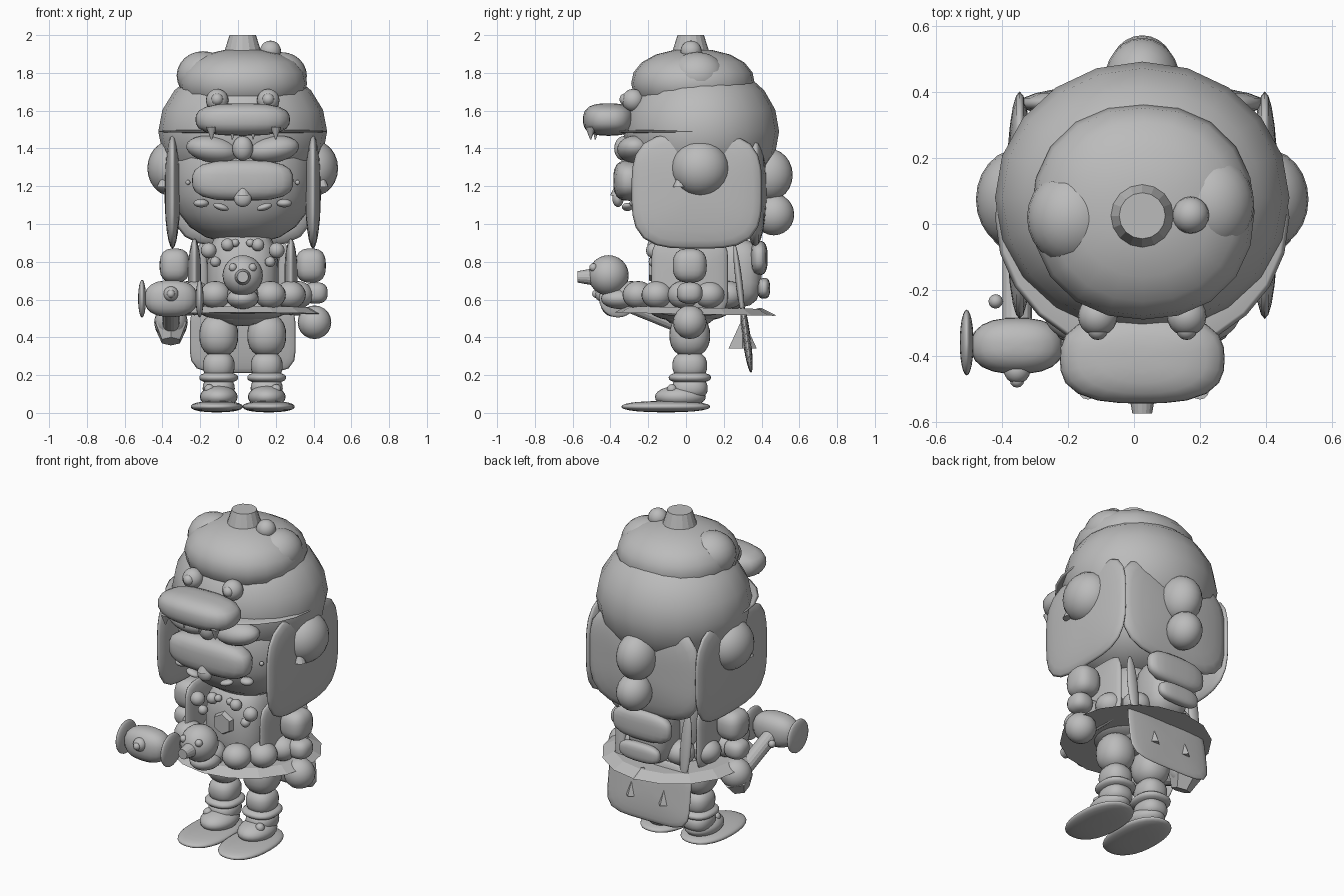
import bpy, bmesh, math
from mathutils import Vector

old = bpy.data.objects.get("Cube")
if old:
    bpy.data.objects.remove(old, do_unlink=True)

CX = 0.025  # middle of the figure

clay = bpy.data.materials.new("clay_grey")
clay.use_nodes = True
tone = (0.5, 0.5, 0.5, 1)
clay.diffuse_color = tone
clay.node_tree.nodes["Principled BSDF"].inputs["Base Color"].default_value = tone


def finish(name, bm, loc, rot=(0, 0, 0), smooth=True):
    mesh = bpy.data.meshes.new(name)
    bm.to_mesh(mesh)
    bm.free()
    mesh.materials.append(clay)
    for p in mesh.polygons:
        p.use_smooth = smooth
    ob = bpy.data.objects.new(name, mesh)
    ob.location = loc
    ob.rotation_euler = rot
    bpy.context.collection.objects.link(ob)
    return ob


def blob(name, loc, size, power=2, rot=(0, 0, 0), seg=24):
    """Ellipsoid; a higher power squares it off into a rounded box."""
    bm = bmesh.new()
    bmesh.ops.create_uvsphere(bm, u_segments=seg, v_segments=seg // 2, radius=1)
    for v in bm.verts:
        norm = sum(abs(c) ** power for c in v.co) ** (1 / power)
        v.co = Vector(c / norm * s for c, s in zip(v.co, size))
    return finish(name, bm, loc, rot)


def ball(name, loc, r, seg=20):
    return blob(name, loc, (r, r, r), seg=seg)


def cone(name, loc, r1, r2, h, sides=16, rot=(0, 0, 0)):
    bm = bmesh.new()
    bmesh.ops.create_cone(bm, cap_ends=True, segments=sides, radius1=r1, radius2=r2, depth=h)
    return finish(name, bm, loc, rot, smooth=False)


def pad(name, loc, half, thick, axis, rot=(0, 0, 0), corner=3.5):
    """Cushion-like plate: rounded rectangle outline with a lens section."""
    bm = bmesh.new()
    bmesh.ops.create_uvsphere(bm, u_segments=32, v_segments=12, radius=1)
    for v in bm.verts:
        a, b, t = v.co
        ring = math.hypot(a, b)
        k = ring / (abs(a) ** corner + abs(b) ** corner) ** (1 / corner) if ring > 1e-5 else 1
        a, b, t = a * k * half[0], b * k * half[1], t * thick
        v.co = (t, a, b) if axis == "x" else (a, -t, b)
    return finish(name, bm, loc, rot)


def rod(name, a, b, r1, r2, sides=16):
    a, b = Vector(a), Vector(b)
    rot = (b - a).to_track_quat("Z", "Y").to_euler()
    return cone(name, (a + b) / 2, r1, r2, (b - a).length, sides, rot)


# Hat: dome, lumpy crown, stem and thin brim
blob("hat_dome", (CX, 0.08, 1.49), (0.447, 0.413, 0.37), seg=20)
blob("hat_crown", (CX + 0.003, 0.037, 1.745), (0.338, 0.327, 0.182), 2.2, seg=20)
blob("crown_lump_right", (-0.185, 0.02, 1.785), (0.14, 0.145, 0.13))
blob("crown_lump_left", (0.23, 0.06, 1.785), (0.135, 0.15, 0.125))
ball("crown_bead", (0.172, 0.027, 1.915), 0.056)
cone("hat_stem", (CX, 0.025, 1.945), 0.105, 0.07, 0.11)
blob("hat_brim", (CX, 0.02, 1.49), (0.447, 0.42, 0.016))

# Head and face
blob("head", (CX, 0.06, 1.24), (0.38, 0.365, 0.345), 2.3)
blob("muzzle", (CX, -0.3, 1.23), (0.268, 0.085, 0.107), 3)
blob("nose", (CX, -0.33, 1.4), (0.055, 0.05, 0.065))
blob("tongue", (CX, -0.36, 1.135), (0.047, 0.03, 0.045))
cone("tongue_tip", (CX, -0.36, 1.175), 0.042, 0.018, 0.05)
for s in (-1, 1):
    blob("brow", (CX + s * 0.16, -0.27, 1.395), (0.14, 0.095, 0.07), rot=(0, s * -0.15, 0))
    blob("whisker_outer", (CX + s * 0.22, -0.265, 1.11), (0.04, 0.035, 0.022))
    blob("whisker_inner", (CX + s * 0.115, -0.31, 1.09), (0.042, 0.03, 0.018), rot=(0, s * -0.3, 0))
    ball("face_dot", (CX + s * 0.29, -0.22, 1.22), 0.013, 12)
    # Ear flaps and ears
    pad("ear_flap", (CX + s * 0.372, 0.057, 1.175), (0.345, 0.305), 0.042, "x")
    blob("ear", (CX + s * 0.375, 0.075, 1.295), (0.13, 0.153, 0.148))
    cone("ear_stud", (CX + s * 0.42, -0.035, 1.225), 0.035, 0.006, 0.06, 12)
    # Visor eyes
    ball("visor_eye", (CX + s * 0.135, -0.28, 1.655), 0.06)
    ball("visor_pupil", (CX + s * 0.135, -0.32, 1.66), 0.032)

# Neck guard and hair knot behind the head
pad("neck_flap", (CX, 0.367, 1.18), (0.375, 0.3), 0.06, "y")
blob("hair_knot_upper", (CX, 0.435, 1.26), (0.115, 0.13, 0.14))
blob("hair_knot_lower", (CX, 0.465, 1.05), (0.1, 0.108, 0.11))

# Snout visor with teeth
blob("visor_snout", (CX, -0.41, 1.553), (0.25, 0.135, 0.086), 2.8)
for x, y, r in ((-0.165, -0.505, 0.028), (-0.055, -0.48, 0.018), (0.055, -0.48, 0.018), (0.175, -0.505, 0.028)):
    cone("visor_tooth", (CX + x, y, 1.48), 0.003, r, 0.065, 12)

# Torso, side panels and necklace
blob("torso", (CX, 0.02, 0.72), (0.19, 0.19, 0.26), 3)
cone("chest_badge", (CX, -0.18, 0.76), 0.07, 0.06, 0.03, 6, (math.pi / 2, 0, 0))
for s in (-1, 1):
    pad("side_panel", (CX + s * 0.255, 0.02, 0.72), (0.203, 0.205), 0.035, "x", corner=6)
    for x, z, r in ((0.18, 0.86, 0.042), (0.145, 0.8, 0.028), (0.08, 0.89, 0.034), (0.04, 0.9, 0.022)):
        ball("necklace_bead", (CX + s * x, -0.17, z), r, 16)
    blob("back_strap", (CX + s * 0.22, 0.28, 0.7), (0.035, 0.018, 0.2), rot=(0.12, 0, 0))

# Flared skirt with ruffle
cone("skirt_disc", (CX, 0.045, 0.54), 0.425, 0.36, 0.035, 16, (-0.02, 0, 0))
cone("skirt_tail", (CX, 0.39, 0.535), 0.09, 0.01, 0.04, 4)
for i in range(12):
    a = i * math.tau / 12
    blob("ruffle", (CX + 0.29 * math.sin(a), -0.015 - 0.275 * math.cos(a), 0.625), (0.083, 0.083, 0.073))
blob("hips", (CX, 0.02, 0.55), (0.24, 0.22, 0.07))

# Round-headed charm on the front of the skirt
ball("charm_head", (CX, -0.41, 0.728), 0.107, 24)
rod("charm_spout", (CX, -0.49, 0.72), (CX, -0.575, 0.72), 0.045, 0.03)
blob("charm_body", (CX, -0.35, 0.605), (0.085, 0.1, 0.055))
for s in (-1, 1):
    ball("charm_eye", (CX + s * 0.052, -0.49, 0.77), 0.022, 12)

# Arms
for s in (-1, 1):
    blob("upper_arm", (CX + s * 0.36, 0.02, 0.78), (0.08, 0.09, 0.09), 2.8)
    blob("forearm", (CX + s * 0.385, 0.02, 0.635), (0.065, 0.068, 0.057), 2.6)
    ball("hand", (CX + s * 0.38, 0.02, 0.48), 0.089)

# Mallet held in the right hand
MX, MY, MZ = -0.355, -0.37, 0.605
rod("mallet_handle", (MX, 0.0, 0.455), (MX, MY, MZ), 0.045, 0.045)
cone("mallet_pommel", (MX, 0.0, 0.42), 0.055, 0.095, 0.09, 6, (-0.4, 0, 0))
blob("mallet_head", (MX, MY, MZ), (0.14, 0.085, 0.097), 2.5)
for x in (-0.508, -0.203):
    blob("mallet_face", (x, MY + 0.01, MZ), (0.021, 0.1, 0.1))
ball("mallet_knob", (MX, -0.445, 0.63), 0.04, 16)
ball("mallet_knob_tip", (MX, -0.475, 0.63), 0.022, 12)
ball("mallet_rivet", (-0.42, -0.235, 0.58), 0.022, 12)

# Legs and shoes
for s in (-1, 1):
    x = CX + s * 0.127
    blob("thigh", (x, 0.02, 0.41), (0.103, 0.108, 0.115), 2.3)
    blob("shin", (x, 0.02, 0.25), (0.084, 0.092, 0.075), 2.5)
    blob("ankle_ring", (x, 0.02, 0.187), (0.103, 0.112, 0.03), 2.5)
    blob("ankle", (x, 0.02, 0.13), (0.085, 0.095, 0.06), 2.5)
    blob("shoe_upper", (x, -0.03, 0.085), (0.1, 0.135, 0.06))
    blob("shoe_sole", (x + s * 0.01, -0.107, 0.033), (0.138, 0.235, 0.03), 2.3, seg=28)
    ball("shoe_bead", (x + s * 0.05, -0.075, 0.125), 0.027, 12)

# Back: hanging panel with spikes, and bedroll
pad("back_panel", (CX, 0.32, 0.4), (0.28, 0.19), 0.022, "y", (0.13, 0, 0), 5)
for s in (-1, 1):
    cone("panel_spike", (CX + s * 0.11, 0.3, 0.42), 0.075, 0.002, 0.16, 4)
blob("bedroll_upper", (CX, 0.387, 0.82), (0.195, 0.045, 0.09), 3)
blob("bedroll_lower", (CX, 0.412, 0.66), (0.135, 0.033, 0.055), 3)
blob("backpack", (CX, 0.27, 0.74), (0.13, 0.13, 0.18), 3)
